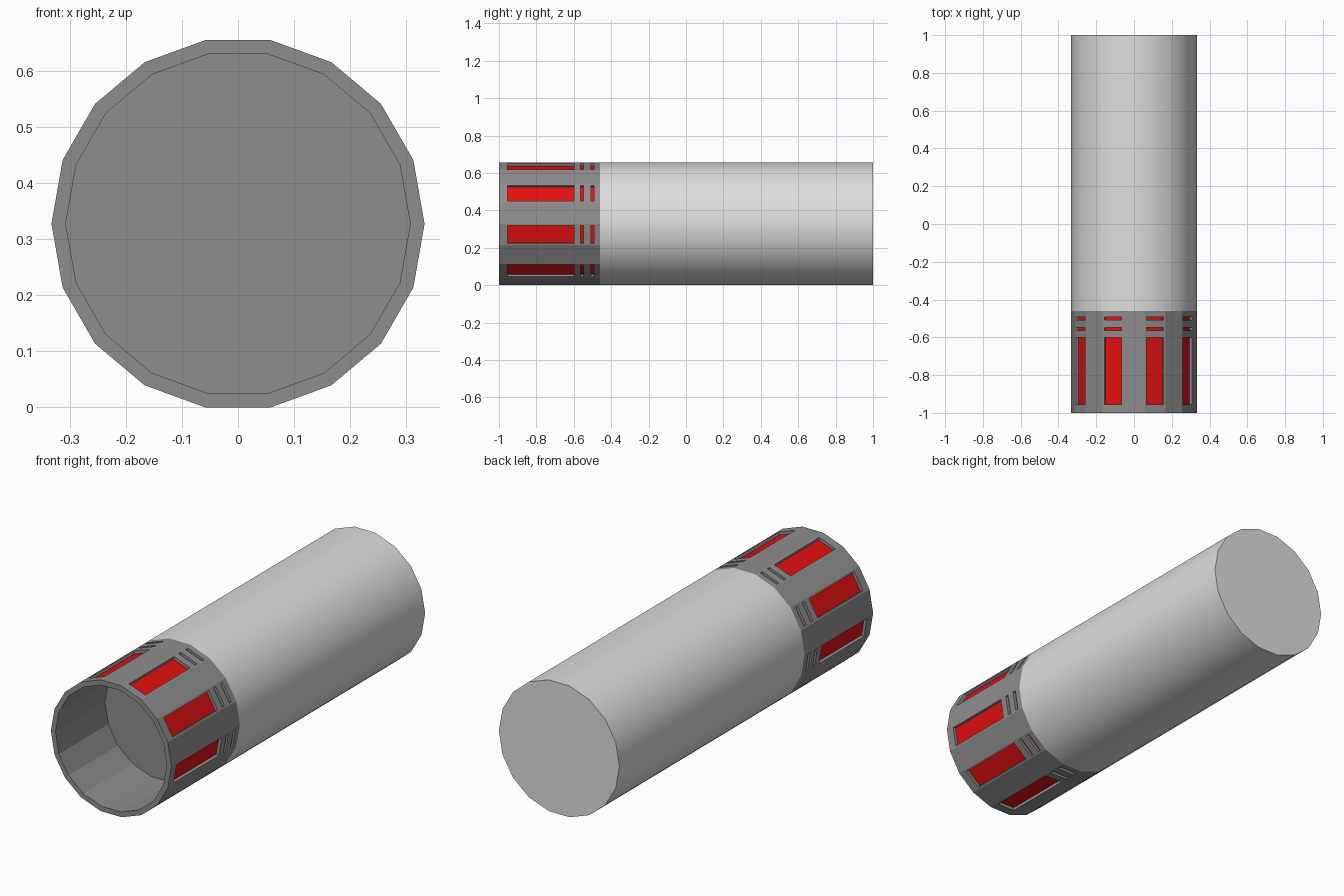
import bpy, bmesh
from math import sin, cos, radians
from mathutils import Vector

SIDES, RADIUS, INNER = 18, 0.3325, 0.307
CENTRE_Z = RADIUS * cos(radians(10))

cube = bpy.data.objects.get("Cube")
if cube:
    bpy.data.objects.remove(cube)


def material(name, colour):
    m = bpy.data.materials.new(name)
    m.use_nodes = True
    m.diffuse_color = (*colour, 1)
    m.node_tree.nodes["Principled BSDF"].inputs["Base Color"].default_value = (*colour, 1)
    return m


dark_grey = material("dark grey", (0.27, 0.27, 0.27))
light_grey = material("light grey", (0.73, 0.73, 0.73))
red = material("red", (0.76, 0.005, 0.005))


def ring(bm, radius, y, cuts):
    """Polygon ring around the long axis, each side split at the given fractions."""
    def corner(k):
        a = radians(10 + 20 * k)
        return Vector((radius * sin(a), y, CENTRE_Z + radius * cos(a)))
    return [bm.verts.new(corner(k).lerp(corner(k + 1), f)) for k in range(SIDES) for f in cuts]


def tube(name, profile, mats, cuts=(0,), smooth=False, windows=(), depth=0.015):
    """Capped tube from (radius, y) points; window rows are sunk into every other side."""
    bm = bmesh.new()
    rings = [ring(bm, r, y, cuts) for r, y in profile]
    count, sunk = len(rings[0]), []
    for row, (a, b) in enumerate(zip(rings, rings[1:])):
        for i in range(count):
            j = (i + 1) % count
            face = bm.faces.new((a[i], a[j], b[j], b[i]))
            side, part = divmod(i, len(cuts))
            if row in windows and part == 1 and side % 2 == 0:
                sunk.append(face)
    bm.faces.new(rings[0])
    bm.faces.new(rings[-1])
    bmesh.ops.recalc_face_normals(bm, faces=bm.faces[:])
    if sunk:
        normals = [f.normal.copy() for f in sunk]
        floors = bmesh.ops.extrude_discrete_faces(bm, faces=sunk)["faces"]
        for f, n in zip(floors, normals):
            bmesh.ops.translate(bm, verts=f.verts[:], vec=-n * depth)
            f.material_index = 1
    mesh = bpy.data.meshes.new(name)
    bm.to_mesh(mesh)
    bm.free()
    for m in mats:
        mesh.materials.append(m)
    obj = bpy.data.objects.new(name, mesh)
    bpy.context.collection.objects.link(obj)
    if smooth:
        bpy.ops.object.select_all(action="DESELECT")
        obj.select_set(True)
        bpy.context.view_layer.objects.active = obj
        bpy.ops.object.shade_smooth_by_angle(angle=radians(30))
    return obj


# Hollow front section: inner floor, bore, rim, then outer wall with window rows
wall = [-1, -0.955, -0.6, -0.563, -0.547, -0.508, -0.492, -0.46]
tube("front_section", [(INNER, -0.61), (INNER, -1)] + [(RADIUS, y) for y in wall],
     [dark_grey, red], cuts=(0, 0.085, 0.915), windows=(3, 5, 7))

# Smooth collar and main body
tube("collar", [(RADIUS, -0.46), (RADIUS, -0.32)], [light_grey], smooth=True)
tube("main_body", [(RADIUS, -0.32), (RADIUS, 1)], [light_grey], smooth=True)
